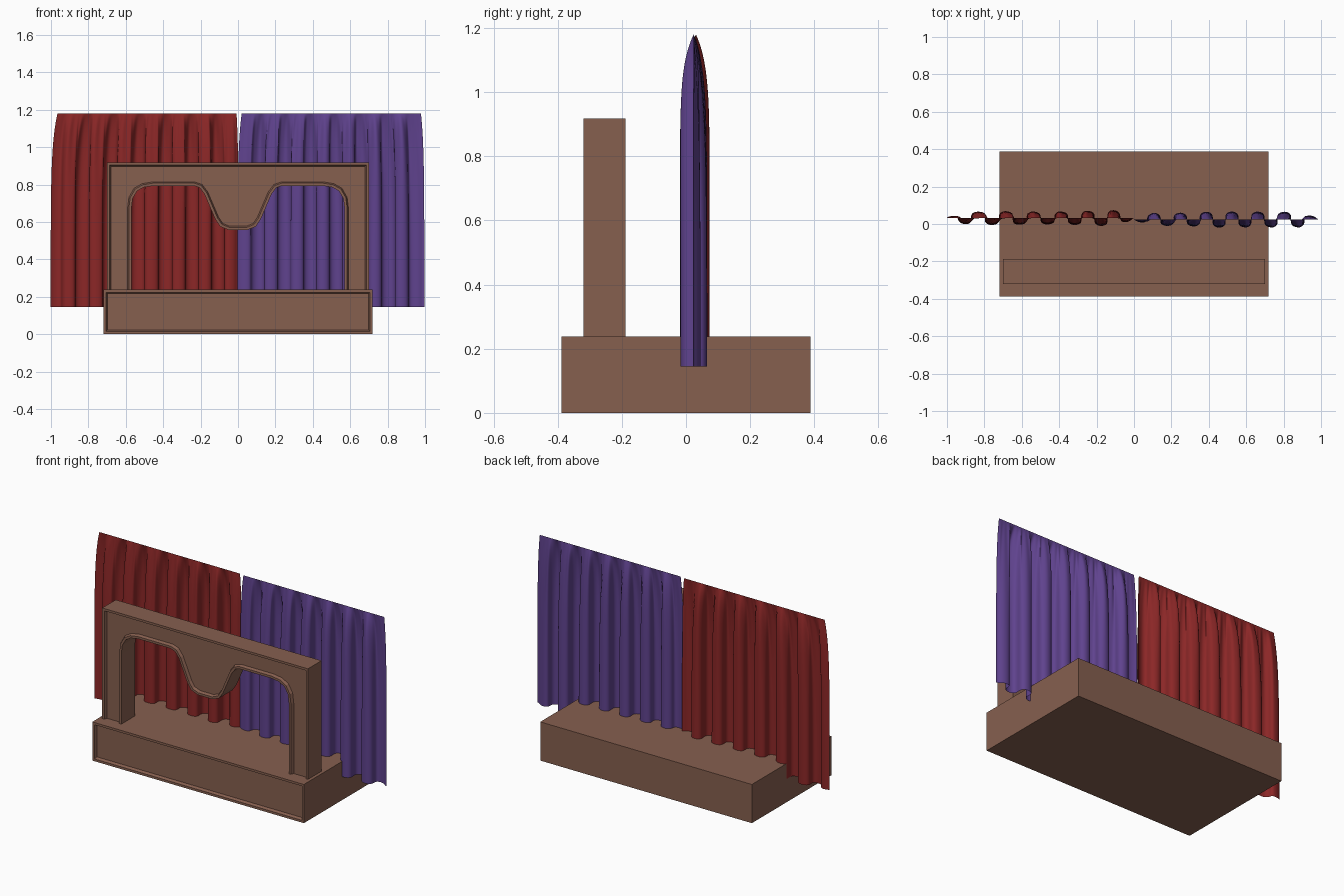
import bpy, bmesh, math, random

if "Cube" in bpy.data.objects:
    bpy.data.objects.remove(bpy.data.objects["Cube"])

random.seed(4)


def material(name, rgb):
    m = bpy.data.materials.new(name)
    m.diffuse_color = (*rgb, 1)
    m.use_nodes = True
    m.node_tree.nodes["Principled BSDF"].inputs["Base Color"].default_value = m.diffuse_color
    return m


WOOD = material("brown_wood", (0.24, 0.115, 0.078))
RED = material("red_cloth", (0.26, 0.02, 0.02))
PURPLE = material("purple_cloth", (0.115, 0.055, 0.27))


def add_object(name, bm, mat):
    mesh = bpy.data.meshes.new(name)
    bm.to_mesh(mesh)
    bm.free()
    mesh.materials.append(mat)
    ob = bpy.data.objects.new(name, mesh)
    bpy.context.collection.objects.link(ob)
    return ob


def framed_slab(name, outline, y_front, y_back):
    """Extrude an x-z outline along y, then sink a bordered panel in its front."""
    bm = bmesh.new()
    front = [bm.verts.new((x, y_front, z)) for x, z in outline]
    back = [bm.verts.new((x, y_back, z)) for x, z in outline]
    panel = bm.faces.new(front)
    bm.faces.new(back[::-1])
    n = len(outline)
    for i in range(n):
        j = (i + 1) % n
        bm.faces.new((front[j], front[i], back[i], back[j]))
    bm.normal_update()
    bmesh.ops.inset_region(bm, faces=[panel], thickness=0.014, use_even_offset=True)
    bmesh.ops.inset_region(bm, faces=[panel], thickness=0.007, depth=-0.018,
                           use_even_offset=True)
    return add_object(name, bm, WOOD)


# Stage platform with a sunken front panel
framed_slab("stage_base", [(-0.72, 0), (0.72, 0), (0.72, 0.238), (-0.72, 0.238)],
            -0.388, 0.388)

# Front arch: rounded shoulders and a valance dipping in the middle
opening = [(-0.57, 0.217), (-0.57, 0.67), (-0.563, 0.725), (-0.54, 0.765),
           (-0.505, 0.785), (-0.455, 0.793), (-0.235, 0.793), (-0.205, 0.783),
           (-0.18, 0.75), (-0.122, 0.615), (-0.095, 0.575), (-0.05, 0.557)]
opening += [(-x, z) for x, z in reversed(opening)]
framed_slab("stage_arch",
            [(0.70, 0.217), (0.70, 0.918), (-0.70, 0.918), (-0.70, 0.217)] + opening,
            -0.32, -0.188)


# Pleated cloth sheet gathered flat along its top edge
def curtain(name, mat, top, bottom, folds, phase, y_mid):
    nu, nv = 180, 40
    top_z, low_z = 1.18, 0.145
    sizes = [random.uniform(0.75, 1.0) for _ in range(folds + 2)]
    small = [random.uniform(0, math.tau) for _ in range(3)]
    bm = bmesh.new()
    rows = []
    for j in range(nv + 1):
        t = (j / nv) ** 1.6 * (top_z - low_z)
        grow = 1 - math.exp(-t / 0.14)
        fine = math.exp(-t / 0.22) * grow
        x0 = bottom[0] + (top[0] - bottom[0]) * math.exp(-t / 0.16)
        x1 = bottom[1] + (top[1] - bottom[1]) * math.exp(-t / 0.16)
        row = []
        for i in range(nu + 1):
            u = i / nu
            edge = min(1, 8 * u + 0.15, 8 * (1 - u) + 0.15)
            a = math.tau * folds * u + phase + 0.35 * math.sin(5 * u + small[0])
            k = u * folds
            f = k - int(k)
            size = sizes[int(k)] * (1 - f) + sizes[int(k) + 1] * f
            y = 0.044 * grow * size * math.sin(a)
            y += 0.022 * fine * math.sin(2 * a + small[1] + 3 * u)
            y += 0.008 * fine * math.sin(5 * a + small[2])
            x = x0 + (x1 - x0) * u - 0.013 * grow * edge * math.sin(2 * a)
            row.append(bm.verts.new((x, y_mid + y * edge, top_z - t)))
        rows.append(row)
    for r, s in zip(rows, rows[1:]):
        for i in range(nu):
            bm.faces.new((r[i], s[i], s[i + 1], r[i + 1]))
    for f in bm.faces:
        f.smooth = True
    return add_object(name, bm, mat)


curtain("left_curtain", RED, (-0.965, -0.008), (-1.0, 0.004), 7, 0.3, 0.031)
curtain("right_curtain", PURPLE, (0.02, 0.978), (-0.002, 0.998), 7, -2.8, 0.024)
